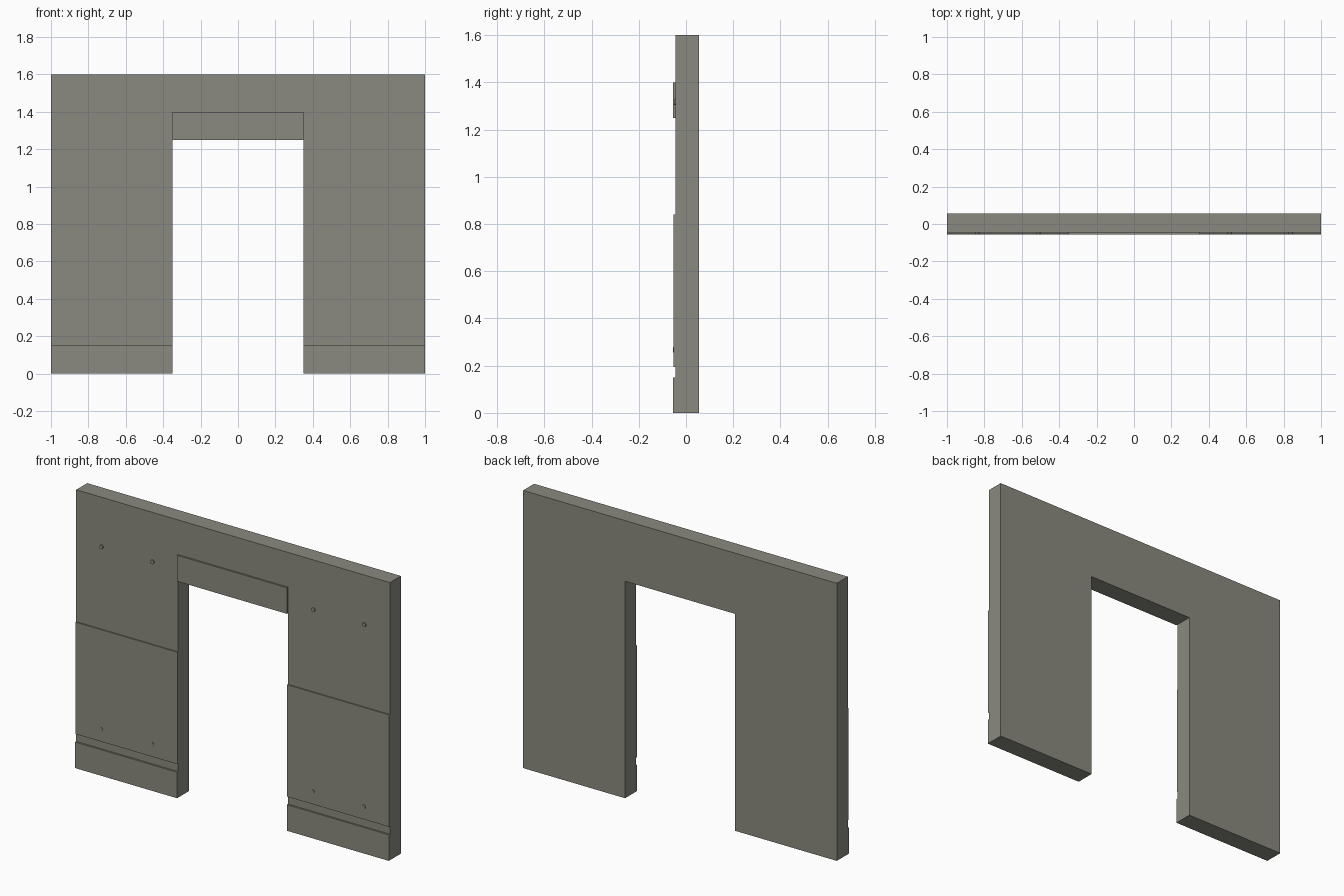
import bpy, bmesh, math
from mathutils import Matrix

if "Cube" in bpy.data.objects:
    bpy.data.objects.remove(bpy.data.objects["Cube"])

concrete = bpy.data.materials.new("warm_grey_concrete")
concrete.diffuse_color = (0.255, 0.255, 0.216, 1)
concrete.use_nodes = True
concrete.node_tree.nodes["Principled BSDF"].inputs["Base Color"].default_value = concrete.diffuse_color

FACE, BACK = -0.045, 0.055      # front and back of the wall slab


def finish(name, bm):
    bmesh.ops.recalc_face_normals(bm, faces=bm.faces)
    mesh = bpy.data.meshes.new(name)
    bm.to_mesh(mesh)
    bm.free()
    mesh.materials.append(concrete)
    obj = bpy.data.objects.new(name, mesh)
    bpy.context.collection.objects.link(obj)
    return obj


def extrude_profile(name, points, front, back):
    """Extrude an x-z outline from front to back along y."""
    bm = bmesh.new()
    face = bm.faces.new([bm.verts.new((x, front, z)) for x, z in points])
    ext = bmesh.ops.extrude_face_region(bm, geom=[face], use_keep_orig=True)
    moved = [g for g in ext["geom"] if isinstance(g, bmesh.types.BMVert)]
    bmesh.ops.translate(bm, verts=moved, vec=(0, back - front, 0))
    return finish(name, bm)


def plate(name, x0, x1, z0, z1, front):
    return extrude_profile(name, [(x0, z0), (x1, z0), (x1, z1), (x0, z1)], front, FACE)


def bolt(name, x, z, front):
    bm = bmesh.new()
    depth = FACE - front
    place = Matrix.Translation((x, front + depth / 2, z)) @ Matrix.Rotation(math.pi / 2, 4, 'X')
    bmesh.ops.create_cone(bm, cap_ends=True, segments=12, radius1=0.012,
                          radius2=0.012, depth=depth, matrix=place)
    return finish(name, bm)


# Wall slab with doorway
extrude_profile("wall", [(-1, 0), (-0.35, 0), (-0.35, 1.25), (0.35, 1.25),
                         (0.35, 0), (1, 0), (1, 1.6), (-1, 1.6)], FACE, BACK)

# Raised lintel above the doorway
plate("lintel", -0.35, 0.35, 1.25, 1.40, -0.055)

# Skirting, lower panel and bolts on each side
for side, s in (("left", -1), ("right", 1)):
    x0, x1 = sorted((s * 0.35, s))
    plate(side + "_skirting", x0, x1, 0, 0.15, -0.055)
    plate(side + "_lower_panel", x0, x1, 0.195, 0.84, -0.052)
    for pos, x in (("inner", 0.513), ("outer", 0.838)):
        bolt(f"{side}_{pos}_upper_bolt", s * x, 1.315, -0.051)
        bolt(f"{side}_{pos}_lower_bolt", s * x, 0.268, -0.055)
